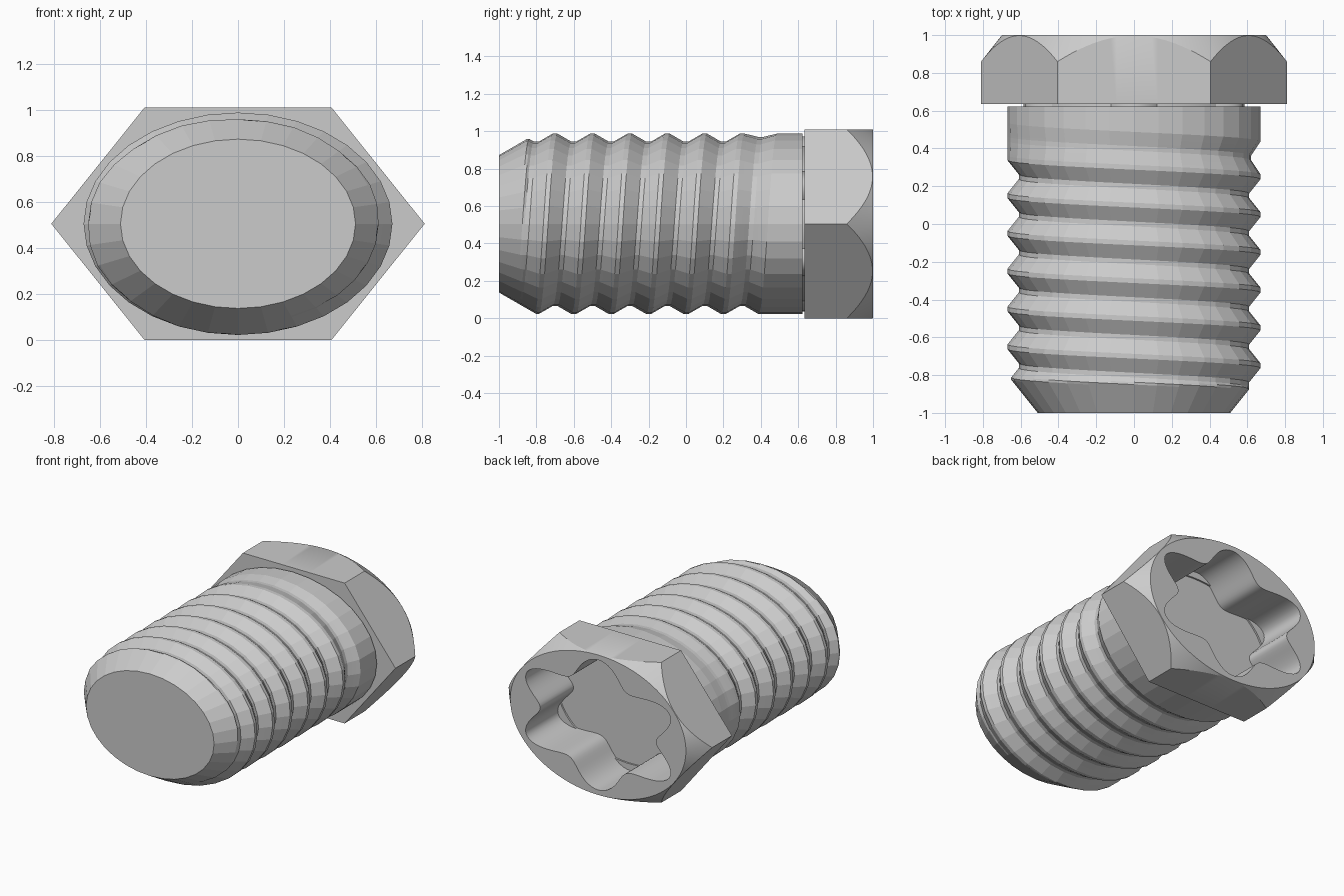
import bpy, bmesh
from math import cos, sin, pi, floor, tau

if "Cube" in bpy.data.objects:
    bpy.data.objects.remove(bpy.data.objects["Cube"])

SQUASH, AXIS_Z = 0.72, 0.505   # the round bolt is flattened in z


def place(angle, r, y):
    return (r * cos(angle), y, AXIS_Z + SQUASH * r * sin(angle))


def skin(name, rings):
    """Bridge rings of points, weld coincident ones and cap the open ends."""
    bm = bmesh.new()
    rows = [[bm.verts.new(p) for p in ring] for ring in rings]
    for a, b in zip(rows, rows[1:]):
        for j in range(len(a) - 1):
            bm.faces.new((a[j], a[j + 1], b[j + 1], b[j]))
    bmesh.ops.remove_doubles(bm, verts=bm.verts, dist=1e-5)
    edges = [e for e in bm.edges if e.is_boundary]
    bmesh.ops.holes_fill(bm, edges=edges, sides=0)
    bmesh.ops.recalc_face_normals(bm, faces=bm.faces)
    mesh = bpy.data.meshes.new(name)
    bm.to_mesh(mesh)
    bm.free()
    obj = bpy.data.objects.new(name, mesh)
    bpy.context.collection.objects.link(obj)
    return obj


# Threaded shaft: rows follow the helix and are clamped at both ends
PITCH, START, CREST, DEPTH = 0.2, -0.75, 0.67, 0.06
TIP, TOP, SIDES, STEPS = -1.0, 0.622, 32, 16


def shaft_radius(angle, y):
    turn = angle / tau
    u = (y - START) / PITCH - turn
    groove = floor(u + 1e-6)
    p = u - groove
    d = min(abs(p), abs(1 - p)) * PITCH
    root_y = START + PITCH * (turn + groove + 0.5)
    fade = min(1, max(0, (0.45 - root_y) / 0.12))
    cut = DEPTH * fade * min(1, max(0, (d - 0.0125) / 0.075))
    cone = 0.51 + 0.8 * (y - TIP)          # tapered tip
    return min(CREST - cut, cone)


rings = []
for k in range(-2 * STEPS - STEPS // 2, 8 * STEPS):
    ring = []
    for j in range(SIDES + 1):
        a = tau * j / SIDES
        y = START + PITCH * (k / STEPS + j / SIDES)
        y = min(TOP, max(TIP, y))
        ring.append(place(a, shaft_radius(a, y), y))
    rings.append(ring)
skin("threaded_shaft", rings)

# Hex head with neck, rounded-off corners, six-lobed socket and floor recess
N, FLAT = 144, 0.7015


def hexagon(a):
    return FLAT / cos((a % (pi / 3)) - pi / 6)


def lobes(a):
    return 0.555 - 0.095 * cos(6 * a)


def circle(r):
    return lambda a: r


profile = [
    (circle(0.585), lambda a: 0.61),
    (circle(0.585), lambda a: 0.634),
    (hexagon, lambda a: 0.634),
    (hexagon, lambda a: 1 - 1.27 * (hexagon(a) - FLAT + 0.002)),
    (circle(FLAT - 0.002), lambda a: 1.0),
    (lobes, lambda a: 1.0),
    (lobes, lambda a: 0.6),
    (circle(0.27), lambda a: 0.6),
    (circle(0.27), lambda a: 0.5),
]
head = skin("hex_head", [[place(tau * j / N, r(tau * j / N), y(tau * j / N))
                          for j in range(N + 1)] for r, y in profile])
bpy.context.view_layer.objects.active = head
head.select_set(True)
bpy.ops.object.shade_smooth_by_angle(angle=pi / 6)
